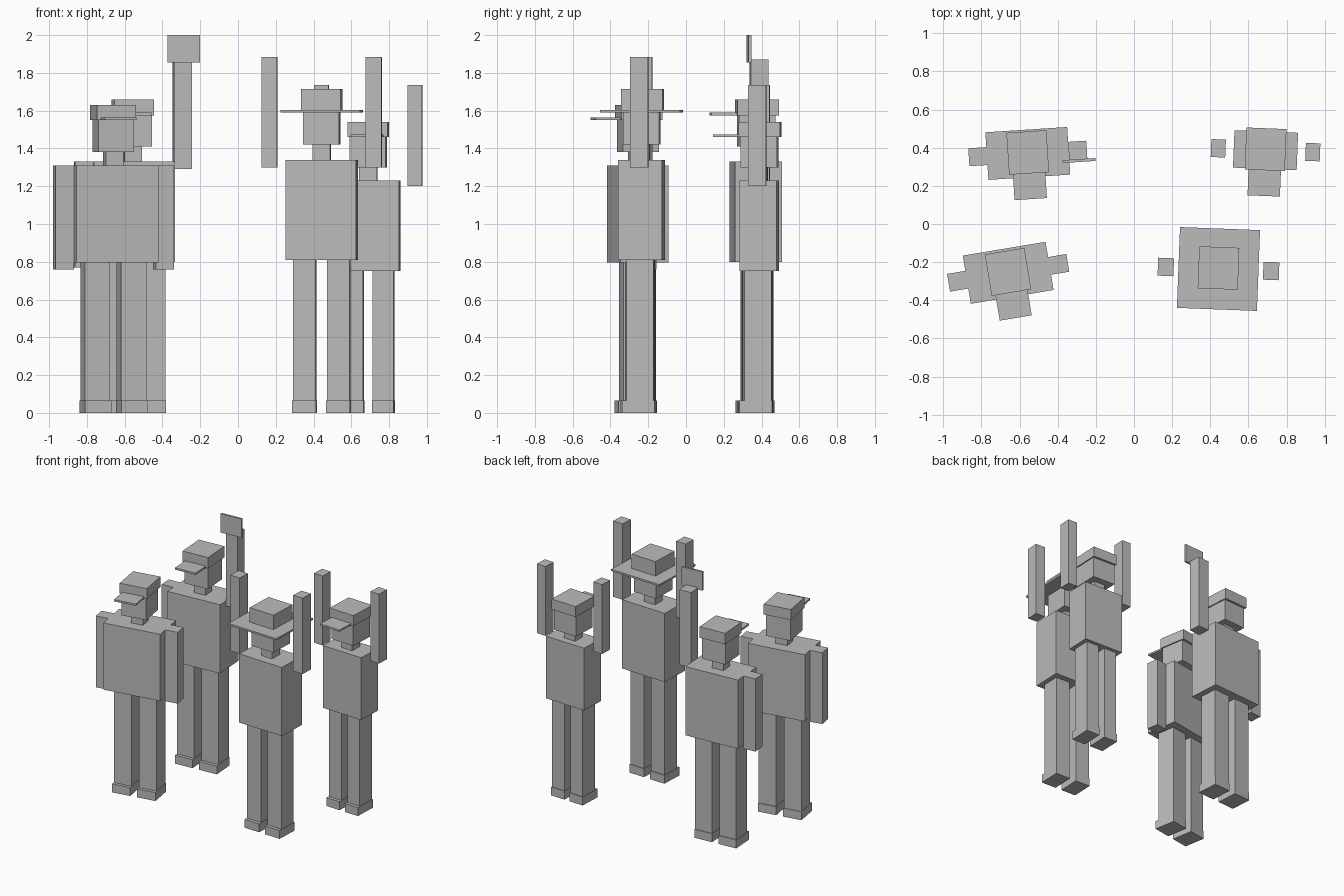
import bpy
from mathutils import Matrix, Vector
from math import radians

if "Cube" in bpy.data.objects:
    bpy.data.objects.remove(bpy.data.objects["Cube"])

grey = bpy.data.materials.new("plain_grey")
grey.diffuse_color = (0.5, 0.5, 0.5, 1)
grey.use_nodes = True
grey.node_tree.nodes["Principled BSDF"].inputs["Base Color"].default_value = grey.diffuse_color


def box(name, frame, x, y, z):
    """Axis-aligned box in the figure's own frame, given as (min, max) ranges."""
    bpy.ops.mesh.primitive_cube_add(size=1)
    ob = bpy.context.object
    ob.name = name
    centre = Vector([(r[0] + r[1]) / 2 for r in (x, y, z)])
    size = [r[1] - r[0] for r in (x, y, z)]
    ob.data.transform(Matrix.Translation(centre) @ Matrix.Diagonal((*size, 1)))
    ob.matrix_world = frame
    ob.data.materials.append(grey)


def figure(label, pos, turn, half_w, half_d, hip, shoulder, chin, cap, top,
           leg, arm_x, arms, wide_hat=False):
    frame = Matrix.Translation((*pos, 0)) @ Matrix.Rotation(radians(turn), 4, 'Z')

    def part(name, x, y, z):
        box(label + "_" + name, frame, x, y, z)

    # torso, neck and head
    part("torso", (-half_w, half_w), (-half_d, half_d), (hip, shoulder))
    part("neck", (-.047, .047), (-.045, .045), (shoulder, chin))
    part("head", (-.096, .096), (-.095, .098), (chin, cap))

    # hat or peaked cap
    part("cap_crown", (-.105, .105), (-.105, .115), (cap, top))
    if wide_hat:
        part("hat_brim", (-.21, .21), (-.212, .212), (cap, cap + .014))
    else:
        part("cap_peak", (-.085, .085), (-.24, -.105), (cap, cap + .014))

    # legs, feet and arms on both sides
    for s, side, (low, high) in ((-1, "left", arms[0]), (1, "right", arms[1])):
        def span(a, b):
            return sorted((s * a, s * b))
        part(side + "_leg", span(*leg), (-.072, .07), (.065, hip))
        part(side + "_foot", span(leg[0] - .003, leg[1] + .003), (-.097, .075), (0, .065))
        part(side + "_arm", span(*arm_x), (-.047, .047), (low, high))
    return frame


# man with both arms hanging
figure("front_left_man", (-.66, -.256), 9.5, .22, .128, .795, 1.31, 1.38, 1.55, 1.63,
       (.03, .165), (.22, .317), ((.76, 1.31), (.76, 1.31)))

# man holding up a small paddle
f = figure("back_left_man", (-.557, .37), 3.7, .215, .125, .80, 1.33, 1.41, 1.575, 1.66,
           (.03, .168), (.215, .31), ((.77, 1.33), (1.29, 1.87)))
box("paddle", f, (.18, .352), (-.062, -.047), (1.855, 2.0))

# figure in a wide hat, both arms raised
figure("front_right_woman", (.443, -.236), -2.2, .187, .117, .81, 1.34, 1.42, 1.59, 1.715,
       (.03, .15), (.235, .318), ((1.30, 1.885), (1.30, 1.885)), wide_hat=True)

# shorter figure, both arms raised
figure("back_right_woman", (.69, .387), -2.3, .167, .098, .75, 1.23, 1.30, 1.46, 1.54,
       (.026, .135), (.21, .286), ((1.20, 1.735), (1.20, 1.735)))
